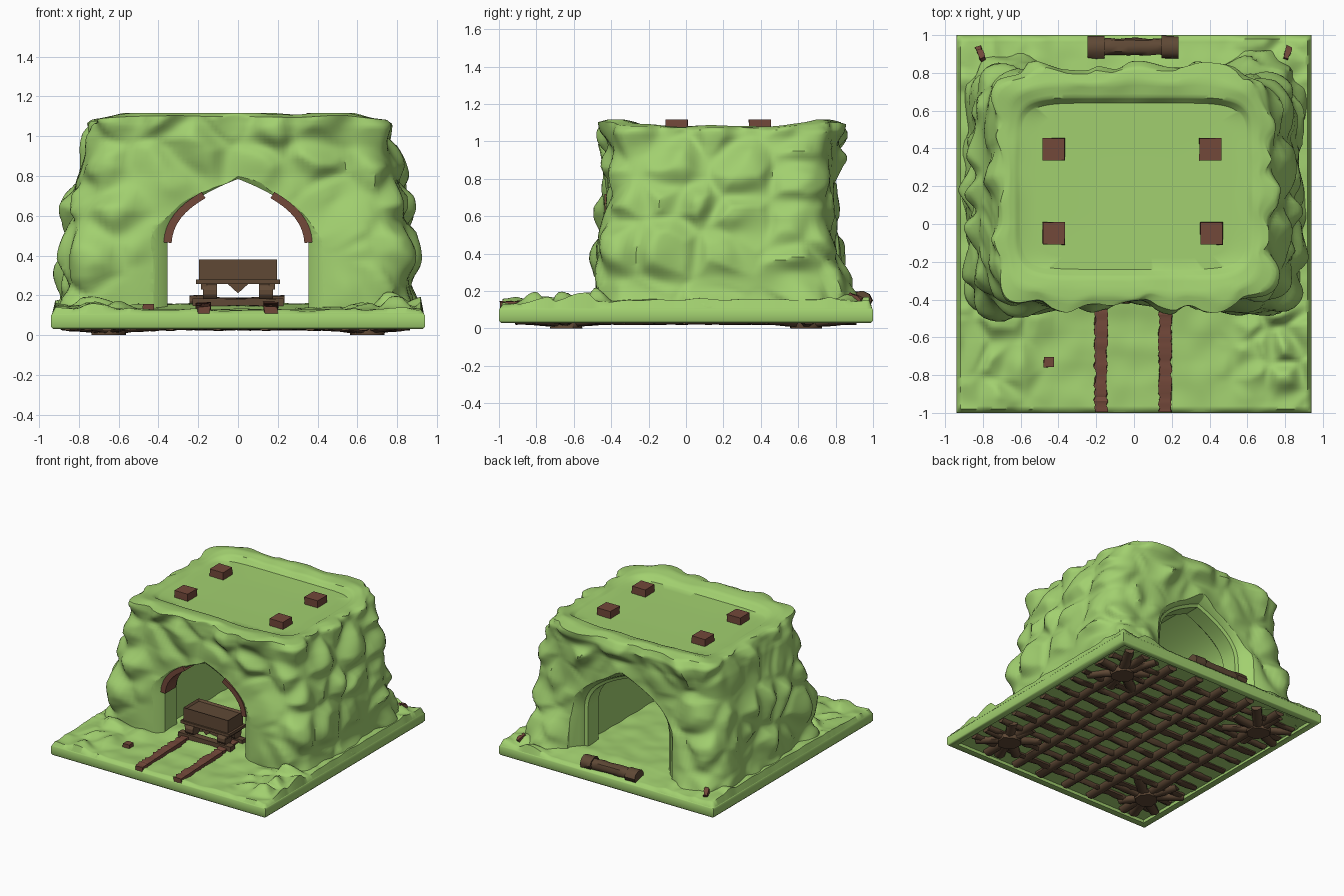
import bpy, bmesh, math, random
from mathutils import Vector, noise

if "Cube" in bpy.data.objects:
    bpy.data.objects.remove(bpy.data.objects["Cube"])

random.seed(4)

def material(name, rgb):
    m = bpy.data.materials.new(name)
    m.diffuse_color = (*rgb, 1)
    m.use_nodes = True
    m.node_tree.nodes["Principled BSDF"].inputs["Base Color"].default_value = m.diffuse_color
    return m

GREEN = material("moss_green", (0.36, 0.63, 0.16))
BROWN = material("dark_wood", (0.115, 0.066, 0.036))
RED = material("red_wood", (0.17, 0.065, 0.042))

def add(name, bm, mat, angle=40, recalc=True):
    if recalc:
        bmesh.ops.recalc_face_normals(bm, faces=bm.faces[:])
    me = bpy.data.meshes.new(name)
    bm.to_mesh(me)
    bm.free()
    ob = bpy.data.objects.new(name, me)
    bpy.context.collection.objects.link(ob)
    me.materials.append(mat)
    smooth(ob, angle)
    return ob

def smooth(ob, angle):
    bpy.ops.object.select_all(action='DESELECT')
    ob.select_set(True)
    bpy.context.view_layer.objects.active = ob
    bpy.ops.object.shade_smooth_by_angle(angle=math.radians(angle))

def clamp(v):
    return max(0.0, min(1.0, v))

def loft(bm, rings, caps=True):
    """Skin closed rings of points, capping both ends if asked."""
    vs = [[bm.verts.new(p) for p in r] for r in rings]
    n = len(vs[0])
    for a, b in zip(vs, vs[1:]):
        for i in range(n):
            bm.faces.new((a[i], a[(i + 1) % n], b[(i + 1) % n], b[i]))
    if caps:
        bm.faces.new(vs[0])
        bm.faces.new(vs[-1][::-1])

def beam(bm, p, q, w, h, sides=4, segs=1, jit=0.0):
    """Rough timber from p to q with a w by h section."""
    p, q = Vector(p), Vector(q)
    d = (q - p).normalized()
    s = d.cross(Vector((0, 0, 1)))
    s = s.normalized() if s.length > 0.01 else Vector((1, 0, 0))
    u = s.cross(d)
    k = 1 / math.cos(math.pi / sides)
    rings = []
    for j in range(segs + 1):
        c = p.lerp(q, j / segs)
        ring = []
        for i in range(sides):
            t = 2 * math.pi * (i + 0.5) / sides
            r = k * (1 + random.uniform(-jit, jit))
            ring.append(c + s * (w / 2 * r * math.cos(t)) + u * (h / 2 * r * math.sin(t)))
        rings.append(ring)
    loft(bm, rings)

def box(bm, c, size):
    x, y, z = c
    beam(bm, (x, y - size[1] / 2, z), (x, y + size[1] / 2, z), size[0], size[2])

def boulders(p, size):
    """Rounded stone bumps with soft valleys, 0 to 1."""
    d = noise.voronoi(Vector(p) / size)[0]
    f = clamp((d[1] - d[0]) * 1.3)
    return f * f * (3 - 2 * f)

# base slab: a rounded frame, open below, with a sheet the lattice sits in
bm = bmesh.new()
frame = [(.88, .94, .055), (.885, .945, .034), (.93, .99, .03), (.94, 1.0, .042),
         (.94, 1.0, .10), (.93, .99, .113), (.80, .86, .113)]
loft(bm, [[(x, y, z), (-x, y, z), (-x, -y, z), (x, -y, z)] for x, y, z in frame], caps=False)
add("base_frame", bm, GREEN, 60)
bm = bmesh.new()
bm.faces.new([bm.verts.new(p) for p in ((-.88, -.94, .055), (.88, -.94, .055),
                                        (.88, .94, .055), (-.88, .94, .055))])
add("base_sheet", bm, GREEN, recalc=False)

# uneven ground with rubble along the front corners and back edge
bm = bmesh.new()
bmesh.ops.create_grid(bm, x_segments=120, y_segments=126, size=1)
for v in bm.verts:
    x, y = v.co.x * 0.935, v.co.y * 0.995
    side = clamp((abs(x) - 0.42) / 0.3)
    front = clamp((-0.4 - y) / 0.1) * max(0.3, min(1, (y + 1.05) / 0.35))
    back = 0.5 * clamp((y - 0.7) / 0.1)
    z = 0.125 + 0.012 * noise.noise(Vector((x, y, 0)) * 7)
    z += 0.03 * clamp((y + 0.6) / 0.3) * clamp((0.97 - y) / 0.2)
    z += side * (front + back) * (0.015 + 0.085 * boulders((x, y, 3), 0.19))
    if max(abs(v.co.x), abs(v.co.y)) > 0.995:
        z = 0.108
    v.co = (x, y, z)
add("ground", bm, GREEN, 60)

# rock mass: height, half width, front y, back y from foot to plateau centre
PROFILE = [(0.05, .89, -.50, .94), (0.2, .87, -.49, .89), (0.4, .855, -.47, .815),
           (0.6, .835, -.43, .785), (0.8, .79, -.40, .775), (0.95, .765, -.40, .785),
           (1.05, .725, -.42, .815), (1.10, .69, -.42, .80), (1.117, .66, -.37, .74),
           (1.10, .63, -.28, .67), (1.064, .60, -.24, .64), (1.060, .25, .0, .40),
           (1.060, .02, .18, .22)]
N = 230
rings = []
for k, (a, b) in enumerate(zip(PROFILE, PROFILE[1:])):
    steps = max(4, int(abs(b[0] - a[0]) / 0.016))
    for j in range(steps):
        f = j / steps
        z0, hx, yf, yb = (m + (n - m) * f for m, n in zip(a, b))
        rock = 1 if k < 7 else (1 - 0.7 * f if k == 7 else (0.3 * (1 - f) if k == 8 else 0))
        cy, hy = (yf + yb) / 2, (yb - yf) / 2
        ring = []
        for i in range(N):
            t = 2 * math.pi * i / N
            c, s = math.cos(t), math.sin(t)
            r = (abs(c) ** 7 + abs(s) ** 7) ** (-1 / 7)
            x, y = hx * c * r, cy + hy * s * r
            nrm = Vector((math.copysign(abs(c) ** 4, c), math.copysign(abs(s) ** 4, s))).normalized()
            p = Vector((x, y, z0))
            warp = p + 0.06 * noise.noise_vector(p * 4)
            # calmer, recessed stone around the two mouths
            calm = clamp((1.0 - math.hypot(x / 0.62, max(0, z0 - .3) / 0.72)) * 3) * (abs(nrm.y) > .5)
            d = rock * (0.065 * boulders(warp, 0.25) + 0.035 * noise.noise(p * 3.5)) * (1 - .65 * calm)
            z = z0
            if 6 <= k <= 9:   # rim is lower and wavier on the sides
                lift = clamp((z0 - 1.062) / 0.055)
                z += lift * (0.018 * noise.noise(p * 5) - 0.03 * nrm.x ** 2)
            px = max(-.935, min(.935, x + nrm.x * d))
            py = y + nrm.y * d
            if k < 5:
                py += calm * (max(-.455, min(.81, py)) - py)
            ring.append((px, min(.99, py), min(z, 1.118)))
        rings.append(ring)
bm = bmesh.new()
loft(bm, rings)
rock = add("rock_tunnel", bm, GREEN)

# pointed tunnel with shallow flared mouths
def arch(y, hw, apex, foot=0.0, spring=0.43, n=16):
    half = []
    for i in range(n):
        s = math.sin(math.pi / 2 * i / n)
        half.append((hw * (1 - s ** 2.6), y, spring + (apex - spring) * s))
    return ([(hw, y, foot)] + half + [(0, y, apex)]
            + [(-x, y, z) for x, y, z in half[::-1]] + [(-hw, y, foot)])

SECTIONS = [(-0.85, .66, 1.02), (-.49, .50, .92), (-.45, .41, .845), (-.425, .37, .805),
            (-.41, .355, .785), (-.26, .355, .785), (-.22, .40, .83), (.55, .40, .83),
            (.59, .355, .785), (.72, .355, .785), (.73, .38, .81), (.77, .40, .825),
            (.81, .45, .865), (1.1, .55, .94)]
bm = bmesh.new()
loft(bm, [arch(*s) for s in SECTIONS])
cutter = add("tunnel_cutter", bm, GREEN)
cutter.hide_render = True
mod = rock.modifiers.new("tunnel", 'BOOLEAN')
mod.operation, mod.solver, mod.object = 'DIFFERENCE', 'EXACT', cutter
bpy.context.view_layer.objects.active = rock
bpy.ops.object.modifier_apply(modifier="tunnel")
bpy.data.objects.remove(cutter)
smooth(rock, 50)

# timber bands lining the upper sides of the front mouth
outer, inner = arch(0, .375, .805), arch(0, .335, .765)
for name, sx in (("right", 1), ("left", -1)):
    bm = bmesh.new()
    loft(bm, [[(sx * o[0], -.435, o[2]), (sx * o[0], -.30, o[2]),
               (sx * i[0], -.30, i[2]), (sx * i[0], -.435, i[2])]
              for o, i in zip(outer[2:11], inner[2:11])])
    add("arch_band_" + name, bm, RED)

# post ends poking through the plateau
for i, (x, y) in enumerate([(-.425, -.05), (.41, -.05), (-.425, .395), (.405, .395)]):
    bm = bmesh.new()
    beam(bm, (x, y, 1.0), (x, y, 1.118), 0.118, 0.118, segs=3, jit=0.04)
    add(f"post_end_{i}", bm, RED)

# rails and sleepers
for name, x in (("left", -.175), ("right", .165)):
    bm = bmesh.new()
    beam(bm, (x, -.995, .12), (x, -.2, .15), .065, .045, segs=40, jit=0.2)
    add("rail_" + name, bm, RED, 30)
bm = bmesh.new()
for y in (-.395, -.25):
    beam(bm, (-.23, y, .165), (.23, y, .165), .05, .035, segs=8, jit=0.12)
add("sleepers", bm, BROWN, 30)

# mine cart: tub with inset top, flange, wheels and pointed coupling
bm = bmesh.new()
box(bm, (0, -.31, .325), (.39, .19, .11))
bm.faces.ensure_lookup_table()
bm.normal_update()
top = max(bm.faces, key=lambda f: f.calc_center_median().z)
bmesh.ops.inset_region(bm, faces=[top], thickness=0.018)
bmesh.ops.translate(bm, verts=top.verts[:], vec=(0, 0, -.015))
box(bm, (0, -.31, .268), (.425, .215, .022))
for x in (-.17, .17):
    box(bm, (x, -.31, .245), (.03, .19, .03))
add("cart_tub", bm, BROWN, 30)
bm = bmesh.new()
loft(bm, [[(-.055, y, .26), (.055, y, .26), (0, y, .21)] for y in (-.40, -.36)])
add("cart_coupling", bm, BROWN, 30)
bm = bmesh.new()
for x in (-.14, .14):
    for y in (-.37, -.25):
        beam(bm, (x - .035, y, .215), (x + .035, y, .215), .09, .09, sides=12)
add("cart_wheels", bm, BROWN, 30)

# fallen log and small wood scraps
bm = bmesh.new()
beam(bm, (-.24, .935, .15), (.23, .94, .15), .085, .08, sides=9, segs=9, jit=0.1)
for x in (-.2, .19):
    beam(bm, (x - .045, .935, .15), (x + .045, .935, .15), .115, .095, sides=9, segs=2, jit=0.06)
add("fallen_log", bm, BROWN, 45)
bm = bmesh.new()
beam(bm, (-.45, -.73, .1), (-.45, -.73, .155), .055, .055, segs=2, jit=0.1)
for sx in (-1, 1):
    beam(bm, (sx * .80, .87, .175), (sx * .822, .93, .14), .03, .045, segs=4, jit=0.25)
add("wood_scraps", bm, RED, 30)

# underside lattice of logs and slats
bm = bmesh.new()
for x in (-.64, -.34, -.1, .14, .38, .64):
    e = random.uniform(-.03, .03)
    beam(bm, (x - e, -.91, .052), (x + e, .91, .052), .075, .06, sides=8, segs=16, jit=0.1)
for i in range(11):
    y = -.78 + .156 * i + random.uniform(-.02, .02)
    beam(bm, (-.86, y, .053), (.86, y, .053), .055, .044, sides=6, segs=28, jit=0.25)
add("underside_lattice", bm, BROWN, 60)

# branching root clusters under the corners
bm = bmesh.new()
for sx in (-1, 1):
    for sy in (-1, 1):
        cx, cy = sx * .65, sy * .64
        beam(bm, (cx, cy, .05), (cx, cy, .0), .16, .16, sides=8, segs=2, jit=0.1)
        for i in range(7):
            a = i * 2 * math.pi / 7 + random.uniform(-.25, .25)
            r = random.uniform(.2, .3)
            ex = max(-.88, min(.88, cx + r * math.cos(a)))
            beam(bm, (cx, cy, .03), (ex, cy + r * math.sin(a), .05),
                 .07, .05, sides=8, segs=5, jit=0.12)
add("corner_roots", bm, BROWN, 60)
